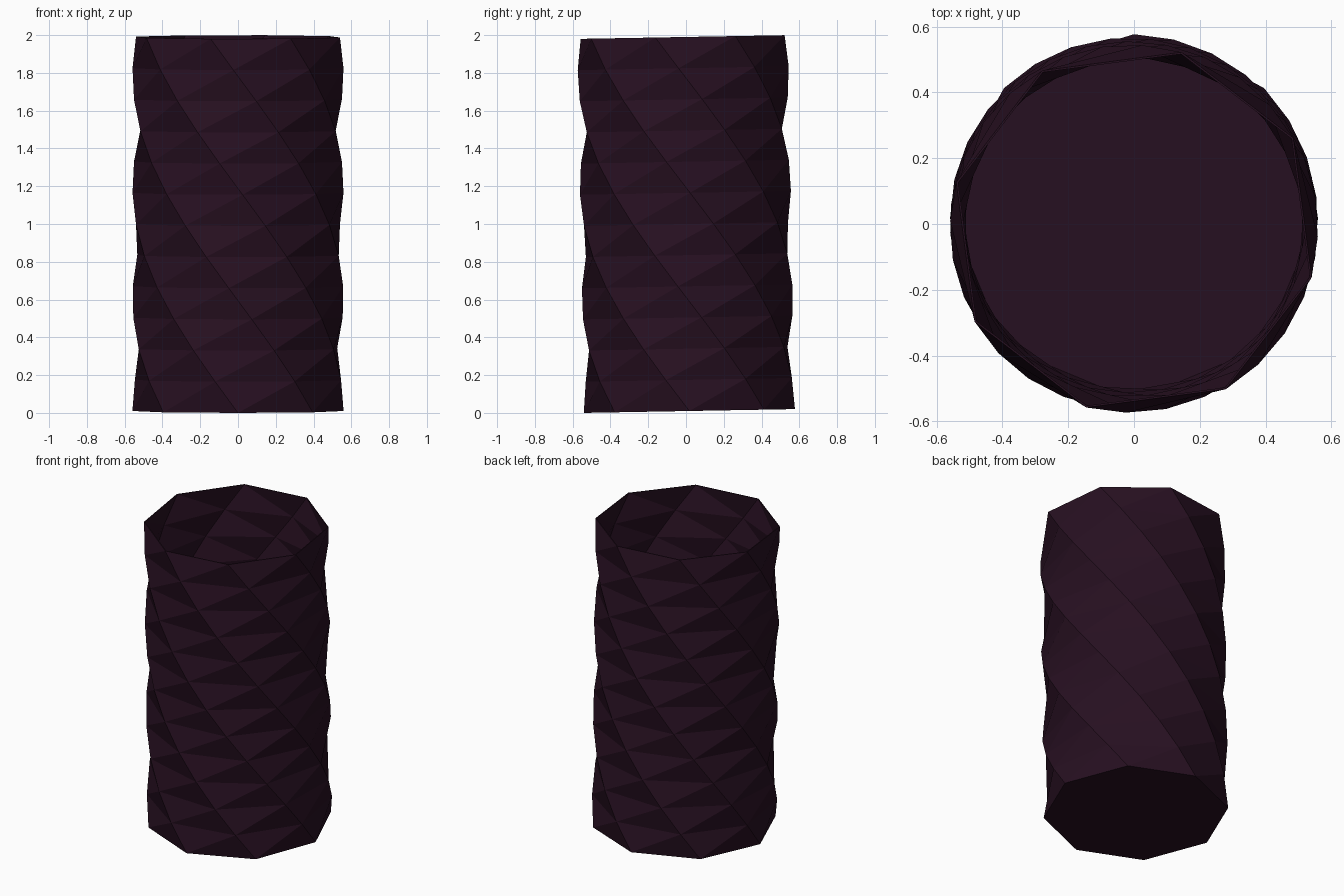
import bpy, bmesh, math
from mathutils import Matrix

if "Cube" in bpy.data.objects:
    bpy.data.objects.remove(bpy.data.objects["Cube"])

SIDES, LEVELS = 8, 12
RADIUS, HEIGHT = 0.559, 1.98
TWIST = math.radians(-150)
TILT = math.radians(1.03)

# Twisted octagonal cup wall, split along the short diagonals
bm = bmesh.new()
rings = []
for k in range(LEVELS + 1):
    t = k / LEVELS
    ring = []
    for i in range(SIDES):
        a = 2 * math.pi * i / SIDES + TWIST * t
        ring.append(bm.verts.new((RADIUS * math.cos(a), RADIUS * math.sin(a), HEIGHT * (t - 0.5))))
    rings.append(ring)
for lo, hi in zip(rings, rings[1:]):
    for i in range(SIDES):
        j = (i + 1) % SIDES
        bm.faces.new((lo[i], lo[j], hi[j]))
        bm.faces.new((lo[i], hi[j], hi[i]))

# Closed base, open top
bm.faces.new(rings[0][::-1])

# Slight lean, then stand on the ground
bm.transform(Matrix.Rotation(TILT, 4, 'X'))
low = min(v.co.z for v in bm.verts)
bmesh.ops.translate(bm, verts=bm.verts, vec=(0, 0, -low))

mesh = bpy.data.meshes.new("twisted_cup")
bm.to_mesh(mesh)
bm.free()
cup = bpy.data.objects.new("twisted_cup", mesh)
bpy.context.collection.objects.link(cup)

# Thin wall
wall = cup.modifiers.new("wall", 'SOLIDIFY')
wall.thickness = 0.006
wall.offset = -1

mat = bpy.data.materials.new("dark_plum")
mat.diffuse_color = (0.02, 0.005, 0.015, 1)
mat.use_nodes = True
mat.node_tree.nodes["Principled BSDF"].inputs["Base Color"].default_value = mat.diffuse_color
mesh.materials.append(mat)
